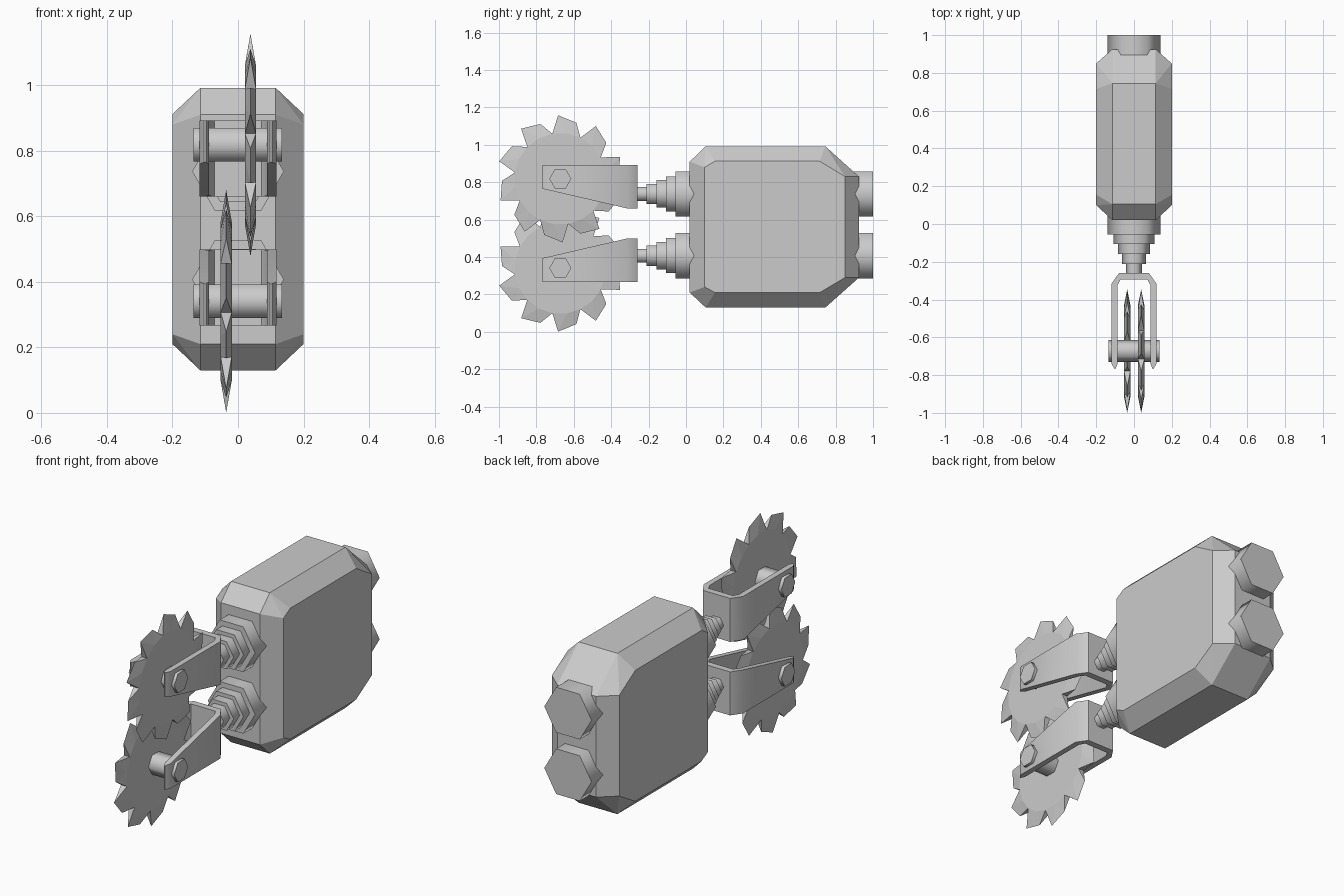
import bpy, bmesh, math

if "Cube" in bpy.data.objects:
    bpy.data.objects.remove(bpy.data.objects["Cube"])

grey = bpy.data.materials.new("steel_grey")
grey.diffuse_color = (0.6, 0.6, 0.6, 1)
grey.use_nodes = True
grey.node_tree.nodes["Principled BSDF"].inputs["Base Color"].default_value = grey.diffuse_color


def finish(name, bm, smooth=None):
    """Turn a bmesh into a named grey object."""
    bmesh.ops.recalc_face_normals(bm, faces=bm.faces[:])
    mesh = bpy.data.meshes.new(name)
    bm.to_mesh(mesh)
    bm.free()
    mesh.materials.append(grey)
    obj = bpy.data.objects.new(name, mesh)
    bpy.context.collection.objects.link(obj)
    if smooth:
        bpy.ops.object.select_all(action='DESELECT')
        obj.select_set(True)
        bpy.context.view_layer.objects.active = obj
        bpy.ops.object.shade_smooth_by_angle(angle=math.radians(smooth))
    return obj


def hex_prism(name, axis, center, radius, start, end):
    """Six-sided prism along x or y with closed ends."""
    bm = bmesh.new()
    rings = []
    for t in (start, end):
        ring = []
        for i in range(6):
            a = math.radians(60 * i)
            u, v = center[0] + radius * math.cos(a), center[1] + radius * math.sin(a)
            ring.append(bm.verts.new((u, t, v) if axis == 'y' else (t, u, v)))
        rings.append(ring)
        bm.faces.new(ring)
    for i in range(6):
        j = (i + 1) % 6
        bm.faces.new((rings[0][i], rings[0][j], rings[1][j], rings[1][i]))
    return finish(name, bm, 65)


# Chamfered body: hull of a wide centre profile and smaller side faces
def make_body():
    bm = bmesh.new()
    outer = [(.02, .21), (.02, .91), (.105, .992), (.745, .992),
             (.925, .83), (.925, .29), (.745, .13), (.105, .13)]
    side = [(.10, .24), (.10, .88), (.155, .912), (.715, .912),
            (.85, .83), (.85, .29), (.715, .21), (.155, .21)]
    for s in (-1, 1):
        for x, profile in ((.115, outer), (.2, side)):
            for y, z in profile:
                bm.verts.new((s * x, y, z))
    bmesh.ops.convex_hull(bm, input=bm.verts[:])
    bmesh.ops.dissolve_limit(bm, angle_limit=math.radians(1),
                             verts=bm.verts[:], edges=bm.edges[:])
    finish("body", bm)


# U-shaped fork whose inward-facing edge slopes toward the tips
def make_fork(name, flip):
    bm = bmesh.new()
    outer = [(.08, -.26), (.118, -.315), (.118, -.74), (.104, -.767)]
    inner = [(.072, -.295), (.088, -.325), (.088, -.742), (.098, -.767)]
    pairs = list(zip(outer, inner))
    path = [((-o[0], o[1]), (-i[0], i[1])) for o, i in reversed(pairs)] + pairs

    def column(x, y):
        low = .66 + .105 * max(0, -.315 - y) / .452
        return [bm.verts.new((x, y, 1.159 - z if flip else z)) for z in (low, .893)]

    sections = []
    for o, i in path:
        ol, oh = column(*o)
        il, ih = column(*i)
        sections.append((ol, oh, ih, il))
    for a, b in zip(sections, sections[1:]):
        for k in range(4):
            m = (k + 1) % 4
            bm.faces.new((a[k], a[m], b[m], b[k]))
    bm.faces.new(sections[0])
    bm.faces.new(sections[-1])
    finish(name, bm, 50)


# Saw blade: flat disc with ten hooked teeth that thin to a knife edge
def make_blade(name, x, cz, sign):
    bm = bmesh.new()
    teeth, half, cy = 10, .017, -.672

    def point(r, deg, dx):
        a = math.radians(deg)
        return bm.verts.new((x + dx, cy + r * math.cos(a), cz + sign * r * math.sin(a)))

    rims = {}
    for dx in (-half, half):
        rims[dx] = [point(.245, 100 - 18 * i, dx) for i in range(2 * teeth)]
        bm.faces.new(rims[dx])
    for t in range(teeth):
        tip = point(.340, 92 - 36 * t, 0)
        shoulder = point(.312, 74 - 36 * t, 0)
        ends = []
        for rim in rims.values():
            v0, mid, v1 = (rim[(2 * t + k) % (2 * teeth)] for k in range(3))
            for tri in ((v0, tip, mid), (mid, tip, shoulder), (mid, shoulder, v1)):
                bm.faces.new(tri)
            ends.append((v0, v1))
        bm.faces.new((ends[0][0], ends[1][0], tip))
        bm.faces.new((ends[0][1], ends[1][1], shoulder))
    finish(name, bm)


make_body()

# Radius, front end and back end of the stepped mount
steps = [(.140, -.055, 1.0), (.108, -.107, -.04), (.085, -.158, -.09),
         (.063, -.212, -.14), (.042, -.275, -.19)]

for label, mount_z, pin_z, blade_x, sign in (("upper", .737, .818, .038, 1),
                                             ("lower", .407, .341, -.036, -1)):
    for n, (r, y0, y1) in enumerate(steps):
        hex_prism(f"{label}_mount_step_{n + 1}", 'y', (0, mount_z), r, y0, y1)
    make_fork(f"{label}_fork", sign < 0)
    hex_prism(f"{label}_axle", 'x', (-.672, pin_z), .059, -.136, .134)
    make_blade(f"{label}_saw_blade", blade_x, pin_z, sign)
